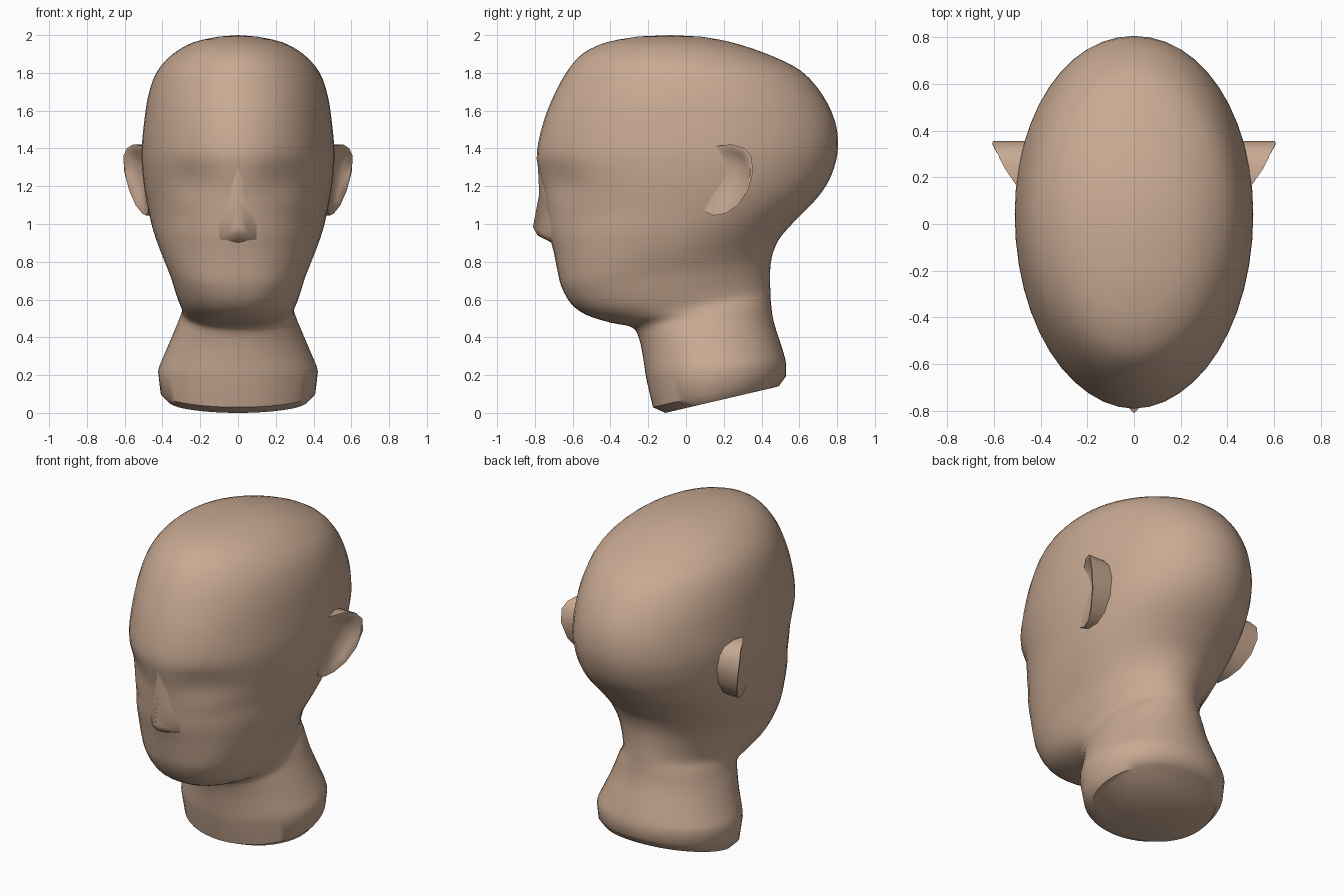
import bpy, bmesh, math
from mathutils import Vector

if "Cube" in bpy.data.objects:
    bpy.data.objects.remove(bpy.data.objects["Cube"])

skin = bpy.data.materials.new("skin")
skin.diffuse_color = (0.58, 0.40, 0.29, 1)
skin.use_nodes = True
skin.node_tree.nodes["Principled BSDF"].inputs["Base Color"].default_value = skin.diffuse_color


def finish(name, bm, angle, mirror=False, recalc=True):
    if recalc:
        bmesh.ops.recalc_face_normals(bm, faces=bm.faces[:])
    me = bpy.data.meshes.new(name)
    bm.to_mesh(me)
    bm.free()
    me.materials.append(skin)
    ob = bpy.data.objects.new(name, me)
    bpy.context.collection.objects.link(ob)
    bpy.ops.object.select_all(action='DESELECT')
    ob.select_set(True)
    bpy.context.view_layer.objects.active = ob
    bpy.ops.object.shade_smooth_by_angle(angle=math.radians(angle))
    if mirror:
        ob.modifiers.new("mirror", 'MIRROR')
    return ob


def loft(rings, start=None, end=None):
    """Skin closed rings; each end is a point fan, or a flat face if None."""
    bm = bmesh.new()
    vr = [[bm.verts.new(p) for p in r] for r in rings]
    n = len(vr[0])
    for a, b in zip(vr, vr[1:]):
        for i in range(n):
            j = (i + 1) % n
            bm.faces.new((a[i], a[j], b[j], b[i]))
    for ring, tip in ((vr[0], start), (vr[-1], end)):
        if tip is None:
            bm.faces.new(ring)
        else:
            t = bm.verts.new(tip)
            for i in range(n):
                bm.faces.new((ring[i], ring[(i + 1) % n], t))
    return bm


# Head and neck: tilted rings (front y, front z, back y, back z, half width, widest y)
ROWS = [
    (-.25, 1.993, .08, 1.992, .10, -.08),
    (-.42, 1.962, .24, 1.962, .235, -.06),
    (-.55, 1.90, .43, 1.90, .345, -.03),
    (-.635, 1.80, .61, 1.81, .43, .0),
    (-.70, 1.68, .725, 1.68, .475, .02),
    (-.755, 1.54, .79, 1.54, .497, .03),
    (-.79, 1.38, .805, 1.41, .51, .04),
    (-.78, 1.28, .785, 1.30, .507, .04),
    (-.755, 1.17, .74, 1.20, .495, .04),
    (-.74, 1.06, .67, 1.11, .477, .03),
    (-.725, .95, .58, 1.02, .455, .0),
    (-.70, .85, .50, .93, .425, -.04),
    (-.68, .75, .465, .86, .39, -.08),
    (-.66, .67, .45, .80, .36, -.10),
    (-.61, .58, .445, .74, .335, -.10),
    (-.53, .52, .445, .69, .315, -.08),
    (-.40, .478, .447, .64, .297, -.02),
    (-.29, .455, .45, .58, .303, .08),
    (-.25, .40, .465, .48, .335, .10),
    (-.225, .28, .51, .34, .39, .13),
    (-.21, .18, .53, .26, .423, .15),
    (-.175, .03, .53, .195, .41, .15),
    (-.11, .0, .49, .14, .37, .16),
]


def spline(p0, p1, p2, p3, t):
    return [.5 * (2 * b + (c - a) * t + (2 * a - 5 * b + 4 * c - d) * t * t
                  + (3 * b - a - 3 * c + d) * t ** 3)
            for a, b, c, d in zip(p0, p1, p2, p3)]


def head_ring(row, seg=48):
    yf, zf, yb, zb, w, yc = row
    boxy = 2 + .45 * max(0, 1 - abs(zf - .68) / .35)   # squarer jaw
    pts = []
    for i in range(seg):
        a = 2 * math.pi * i / seg
        s, c = math.sin(a), math.cos(a)
        e = 2 / (boxy if c > 0 else 2.05)
        x = math.copysign(abs(s) ** e, s) * w
        k = abs(c) ** e
        y = yc + ((yf - yc) if c > 0 else (yb - yc)) * k
        z = zf + (zb - zf) * (y - yf) / (yb - yf)
        if y < -.3:                                    # shallow eye sockets
            y += .03 * math.exp(-((abs(x) - .24) / .13) ** 2 - ((z - 1.23) / .1) ** 2)
        pts.append((x, y, z))
    return pts


rows = []
last = len(ROWS) - 1
for i in range(last - 2):
    q = [ROWS[max(0, i - 1)], ROWS[i], ROWS[i + 1], ROWS[i + 2]]
    rows += [spline(*q, t / 3) for t in range(3)]
rows += ROWS[-3:]
finish("head_and_neck", loft([head_ring(r) for r in rows], start=(0, -.08, 2.0)), 45)

# Nose: half surface, mirrored, sharp along the ridge
P = {
    'a': (0, -.785, 1.32), 'b': (0, -.777, 1.16), 'c': (0, -.81, .985),
    'd': (0, -.787, .94), 'e': (0, -.70, .895), 'w': (.055, -.755, .955),
    's': (.05, -.745, 1.2), 'u': (.12, -.695, 1.0), 'v': (.105, -.695, .915),
}
bm = bmesh.new()
V = {k: bm.verts.new(p) for k, p in P.items()}
for f in ("asb", "bsu", "buw", "bwc", "cwd", "wuv", "wvd", "dve"):
    bm.faces.new([V[k] for k in reversed(f)])
finish("nose", bm, 50, mirror=True, recalc=False)

# Ears: rim outline, dished inside, closed into the head
RIM = [
    (.50, .16, 1.412), (.555, .24, 1.422), (.588, .31, 1.402), (.607, .345, 1.36),
    (.603, .356, 1.28), (.577, .33, 1.18), (.542, .275, 1.10), (.507, .21, 1.055),
    (.488, .15, 1.045), (.475, .10, 1.065), (.48, .12, 1.20), (.485, .14, 1.32),
]
MID = Vector((.49, .22, 1.24))


def ear_ring(scale, depth):
    """Rim scaled in y and z; depth pulls x towards the ear floor."""
    return [(x + (MID.x - x) * depth, MID.y + (y - MID.y) * scale,
             MID.z + (z - MID.z) * scale) for x, y, z in RIM]


base = [(.43, y, z) for x, y, z in RIM]
rings = [base, ear_ring(1, 0), ear_ring(.9, .04), ear_ring(.78, .4), ear_ring(.5, .75)]
finish("ears", loft(rings, end=MID), 50, mirror=True)
